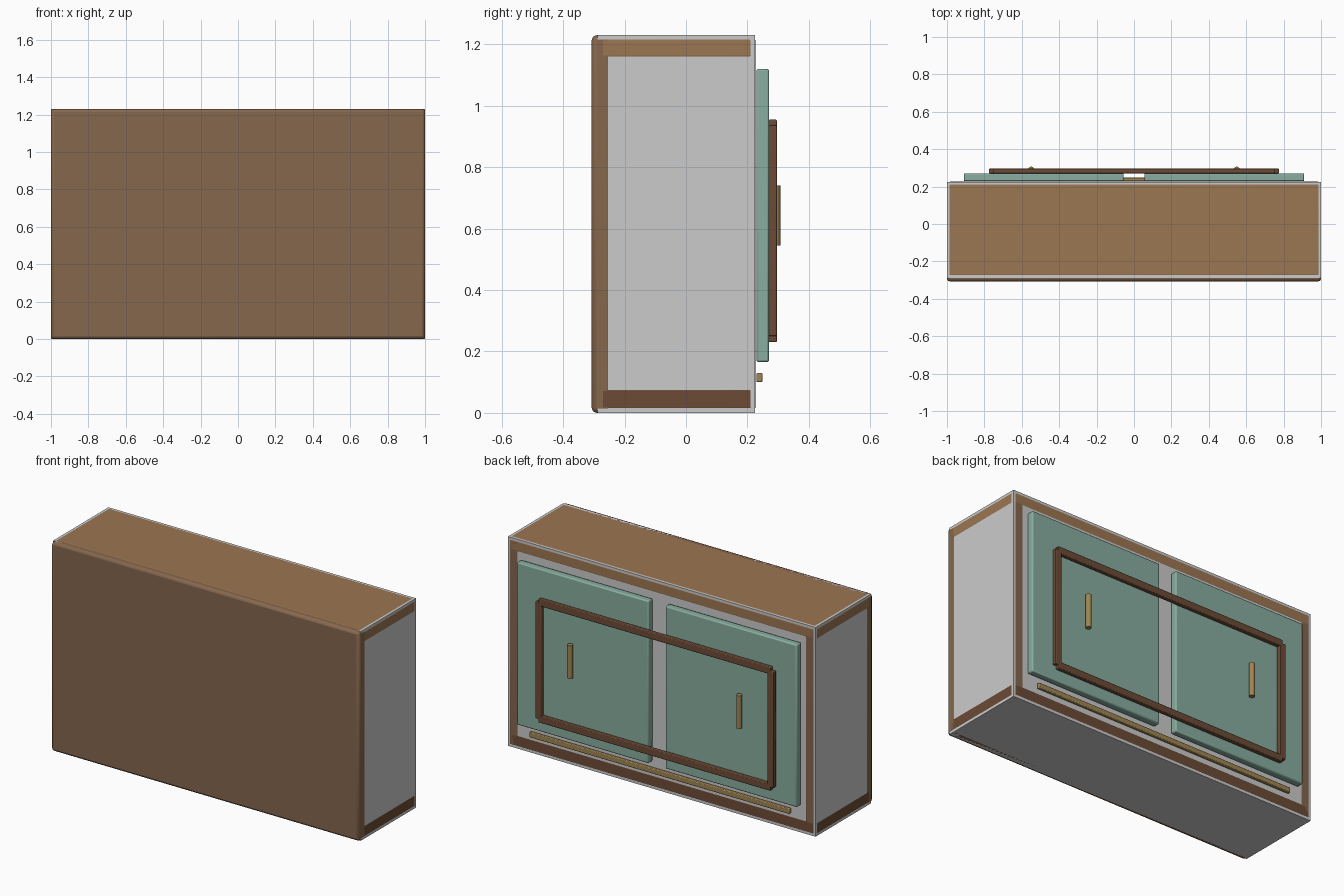
import bpy, math

if "Cube" in bpy.data.objects:
    bpy.data.objects.remove(bpy.data.objects["Cube"])


def material(name, rgb):
    m = bpy.data.materials.new(name)
    m.diffuse_color = (*rgb, 1)
    m.use_nodes = True
    m.node_tree.nodes["Principled BSDF"].inputs["Base Color"].default_value = m.diffuse_color
    return m


tan = material("tan wood", (0.33, 0.18, 0.083))
brown = material("brown wood", (0.24, 0.135, 0.075))
dark = material("dark wood", (0.15, 0.07, 0.037))
sage = material("sage paint", (0.25, 0.42, 0.35))
brass = material("brass", (0.35, 0.24, 0.085))


def finish(ob, name, mat, bevel=0, segments=2):
    ob.name = name
    if mat:
        ob.data.materials.append(mat)
    if bevel:
        b = ob.modifiers.new("soft edges", "BEVEL")
        b.width, b.segments = bevel, segments
        bpy.ops.object.shade_smooth_by_angle(angle=math.radians(30))
    return ob


def box(name, x, y, z, mat=None, bevel=0):
    """Box from (min, max) ranges on each axis."""
    bpy.ops.mesh.primitive_cube_add(size=1, location=[(a + b) / 2 for a, b in (x, y, z)])
    ob = bpy.context.object
    ob.scale = [b - a for a, b in (x, y, z)]
    bpy.ops.object.transform_apply(location=False, rotation=False, scale=True)
    return finish(ob, name, mat, bevel)


E = 0.001   # tiny offset so the panels do not flicker against the shell
H = 1.23    # cabinet height

# Grey carcass
box("carcass", (-1, 1), (-0.288, 0.225), (0, H))

# Wooden panels around the carcass
box("top_panel", (-1 - E, 1 + E), (-0.288, 0.225 + E), (1.145, H + E), tan, 0.018)
box("bottom_panel", (-1 - E, 1 + E), (-0.288, 0.225 + E), (0, 0.09), dark, 0.018)
box("plain_panel", (-1 - E, 1 + E), (-0.307, -0.24), (0, H), brown, 0.016)

for s, side in ((-1, "left"), (1, "right")):
    def span(a, b):
        return tuple(sorted((s * a, s * b)))

    box(side + "_side_panel", span(0.925, 0.999), (-0.288, 0.225 + E), (0.003, H - 0.003), brown, 0.016)
    # Doors with their handles
    box(side + "_door", span(0.055, 0.91), (0.229, 0.271), (0.165, 1.12), sage, 0.007)
    bpy.ops.mesh.primitive_cylinder_add(vertices=16, radius=0.016, depth=0.195,
                                        location=(s * 0.55, 0.291, 0.643))
    finish(bpy.context.object, side + "_handle", brass)
    bpy.ops.object.shade_smooth_by_angle(angle=math.radians(40))
    # Upright of the raised moulding
    box(side + "_moulding", span(0.735, 0.775), (0.27, 0.296), (0.25, 0.935), dark, 0.004)

# Horizontal rails of the raised moulding
for z, name in ((0.25, "lower"), (0.935, "upper")):
    box(name + "_moulding", (-0.755, 0.755), (0.27, 0.296), (z - 0.02, z + 0.02), dark, 0.004)

# Brass strip below the doors
box("brass_strip", (-0.845, 0.845), (0.229, 0.249), (0.1, 0.13), brass, 0.004)
